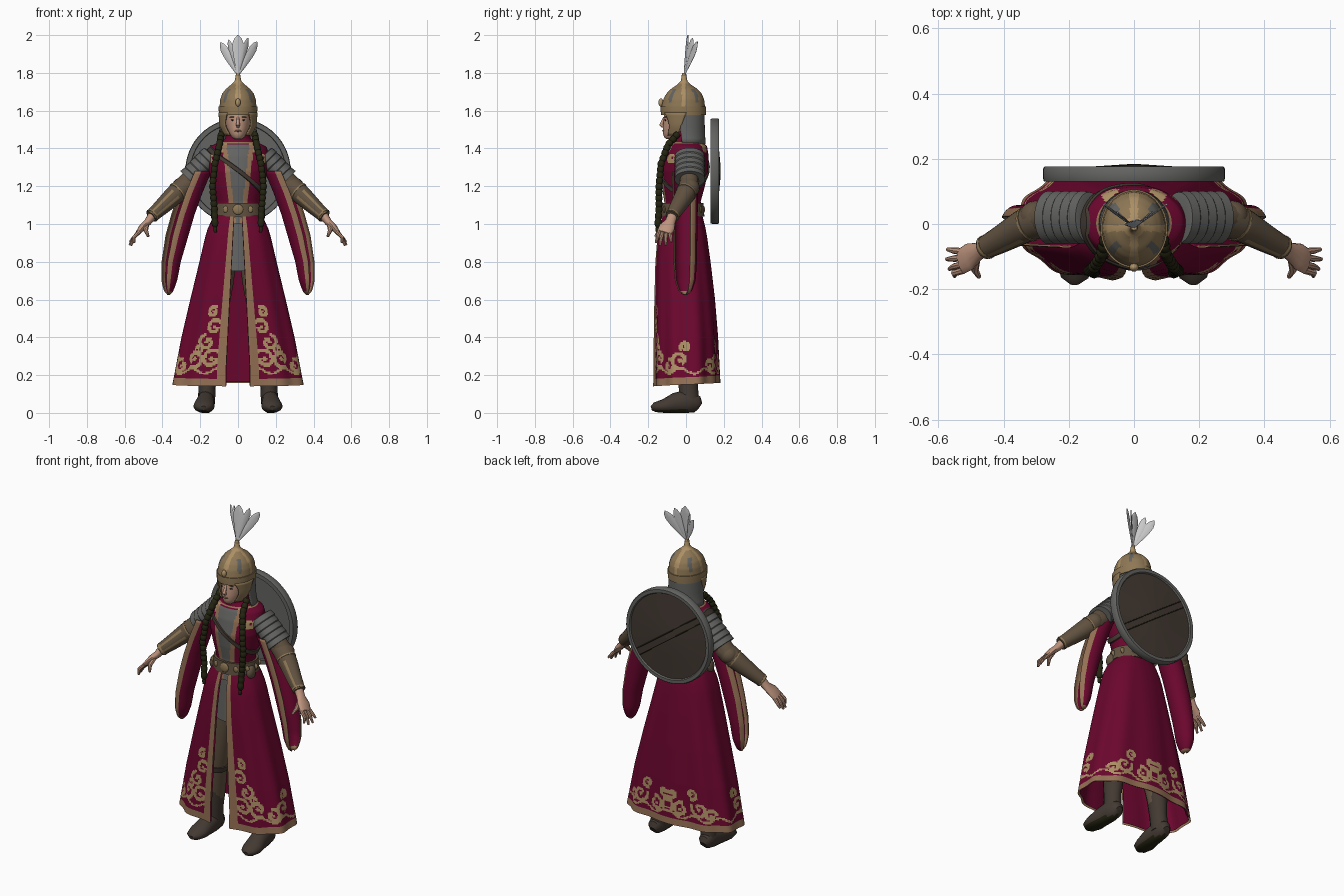
import bpy, bmesh, math
from mathutils import Vector
from math import sin, cos, pi, asin, hypot, atan2

cube = bpy.data.objects.get("Cube")
if cube:
    bpy.data.objects.remove(cube, do_unlink=True)


def material(name, *rgb):
    m = bpy.data.materials.new(name)
    m.use_nodes = True
    m.diffuse_color = (*rgb, 1)
    m.node_tree.nodes["Principled BSDF"].inputs["Base Color"].default_value = (*rgb, 1)
    return m


crimson = material("crimson cloth", .148, .002, .027)
trim = material("tan trim", .30, .165, .09)
gold = material("gold thread", .42, .28, .13)
bronze = material("bronze", .27, .185, .09)
mail = material("grey mail", .125, .125, .12)
leather = material("brown leather", .12, .085, .052)
skin = material("skin", .52, .30, .21)
white = material("white feather", .58, .58, .59)
hair = material("dark braid", .018, .018, .006)
wood = material("dark brown", .056, .041, .032)
made = []


def finish(name, bm, mats):
    bmesh.ops.recalc_face_normals(bm, faces=bm.faces)
    mesh = bpy.data.meshes.new(name)
    bm.to_mesh(mesh)
    bm.free()
    for m in mats:
        mesh.materials.append(m)
    obj = bpy.data.objects.new(name, mesh)
    bpy.context.collection.objects.link(obj)
    made.append(obj)
    return obj


def loft(name, rings, mats, rule=None, closed=True, caps=True):
    """Skin a list of rings; rule(centre, row, column) picks the material."""
    bm = bmesh.new()
    rows = [[bm.verts.new(p) for p in r] for r in rings]
    n = len(rows[0])
    for i in range(len(rows) - 1):
        for j in range(n if closed else n - 1):
            k = (j + 1) % n
            f = bm.faces.new((rows[i][j], rows[i][k], rows[i + 1][k], rows[i + 1][j]))
            if rule:
                f.material_index = rule(f.calc_center_median(), i, j)
    if closed and caps:
        for r in (rows[0], rows[-1]):
            f = bm.faces.new(r)
            if rule:
                f.material_index = rule(f.calc_center_median(), 0, 0)
    return finish(name, bm, mats)


def thicken(obj, depth):
    obj.modifiers.new("thickness", "SOLIDIFY").thickness = depth


def tube(name, path, radii, mat, ref=(0, 1, 0), n=14, rule=None, floor=False):
    """Elliptical tube; the first radius lies along ref."""
    path, rings = [Vector(p) for p in path], []
    for i, p in enumerate(path):
        d = (path[min(i + 1, len(path) - 1)] - path[max(i - 1, 0)]).normalized()
        a = (Vector(ref) - d * d.dot(Vector(ref))).normalized()
        b = d.cross(a)
        ra, rb = radii[i] if isinstance(radii[i], tuple) else (radii[i], radii[i])
        ring = [p + a * ra * cos(2 * pi * j / n) + b * rb * sin(2 * pi * j / n) for j in range(n)]
        if floor:
            for v in ring:
                v.z = max(v.z, 0)
        rings.append(ring)
    return loft(name, rings, mat if isinstance(mat, list) else [mat], rule)


def ball(name, loc, scale, mat):
    bm = bmesh.new()
    bmesh.ops.create_uvsphere(bm, u_segments=16, v_segments=10, radius=1)
    for v in bm.verts:
        v.co = Vector(loc) + Vector(a * b for a, b in zip(v.co, scale))
    return finish(name, bm, [mat])


def look(table, z):
    """Interpolate the rows of a table by their first column."""
    for a, b in zip(table, table[1:]):
        if z <= b[0]:
            f = max(0, (z - a[0]) / (b[0] - a[0]))
            return [u + (v - u) * f for u, v in zip(a[1:], b[1:])]
    return table[-1][1:]


def power(v, p):
    return math.copysign(abs(v) ** p, v)


def around(z, rx, front, back, t, p=1.0, grow=0.0):
    """Point on an oval outline, t = 0 at the front."""
    mid, ry = (front + back) / 2, (back - front) / 2
    return Vector(((rx + grow) * power(sin(t), p), mid - (ry + grow) * power(cos(t), p), z))


def band(table, zs, n=48, grow=0.0, start=0.0, end=2 * pi, closed=True):
    count = n if closed else n + 1
    return [[around(z, *look(table, z), start + (end - start) * j / n, grow=grow)
             for j in range(count)] for z in zs]


def span(a, b, n):
    return [a + (b - a) * i / n for i in range(n + 1)]


def scroll(u, v, motifs):
    """True where a point lies on one of the spiral scrolls."""
    for cu, cv, r in motifs:
        d, turn = hypot(u - cu, v - cv), (atan2(v - cv, u - cu) / (2 * pi) + cu * 7) % 1
        if abs(d - r * (.45 + .6 * turn)) < .01 or d < r * .25:
            return True
    return False


# Long coat skirt, open at the front, hem dipping forward
coat = [(.15, .35, -.172, .176), (.4, .302, -.17, .165), (.6, .255, -.167, .15),
        (.8, .206, -.162, .128), (.95, .17, -.15, .108), (1.0, .152, -.138, .098), (1.06, .116, -.12, .082)]


def skirt_ring(z, n, grow=0.0):
    rx, front, back = look(coat, z)
    gap = .02 + .042 * min(1, (1.06 - z) / .8)
    t0 = asin((gap / rx) ** (1 / .8))
    ring = []
    for j in range(n + 1):
        t = t0 + (2 * pi - 2 * t0) * j / n
        wave = .007 * cos(10 * t) * (1.06 - z)
        drop = .01 * cos(t) * (1.06 - z)
        ring.append(around(z, rx, front, back, t, .8, grow + wave) - Vector((0, 0, drop)))
    return ring


cols = 220
base, reach = skirt_ring(.35, cols), [0.0]
for a, b in zip(base, base[1:]):
    reach.append(reach[-1] + (b - a).length)
motifs = [(.09, .535, .028), (.075, .455, .04), (.11, .375, .04), (.075, .285, .05), (.165, .285, .045),
          (.15, .34, .025), (.245, .25, .035), (.31, .28, .045), (.34, .35, .025), (.5, .25, .03), (.56, .28, .045),
          (.6, .36, .03), (.67, .26, .04), (.72, .34, .025), (.77, .28, .05), (.82, .38, .03)]


def skirt_rule(c, i, j):
    s = min(reach[j], reach[-1] - reach[j + 1])
    if i < 5 or s < .038:
        return 1
    vine = abs(c.z - .222 - .014 * sin(s * 45)) < .007
    return 2 if vine or scroll(s, c.z, motifs) else 0


zs = span(.15, .6, 58) + span(.63, 1.06, 10)
loft("coat_skirt", [skirt_ring(z, cols) for z in zs], [crimson, trim, gold], skirt_rule, closed=False)
loft("coat_lining", [skirt_ring(z, 60, -.01) for z in span(.155, 1.05, 14)], [crimson], closed=False)

# Bodice with lapels over a grey tunic
torso = [(1.0, .135, -.125, .09), (1.05, .115, -.115, .08), (1.12, .115, -.115, .078), (1.2, .138, -.128, .1),
         (1.28, .158, -.135, .116), (1.36, .168, -.12, .12), (1.41, .15, -.102, .112),
         (1.435, .1, -.088, .09), (1.45, .068, -.085, .065), (1.49, .06, -.078, .055)]


def bodice_rule(c, i, j):
    edge = .02 + .12 * (c.z - 1.08)
    if c.y < 0 and c.z < 1.42:
        if abs(c.x) < edge:
            return 3
        if abs(c.x) < edge + .024:
            return 1
    if 1.425 < c.z < 1.437:
        return 1
    return 2 if scroll(abs(c.x), c.z, [(.125, 1.35, .024), (.075, 1.4, .02)]) else 0


loft("bodice", band(torso, span(1.0, 1.49, 70), 140), [crimson, trim, gold, mail], bodice_rule)
tunic = [(.75, .12, -.125, .09), (1.06, .1, -.105, .07)]
loft("inner_tunic", band(tunic, span(.75, 1.06, 4)), [mail])

# Belt, buckle, pouches and shoulder strap
waist = [(1.03, .125, -.125, .09), (1.12, .118, -.12, .084)]
loft("belt", band(waist, (1.04, 1.045, 1.105, 1.11), grow=.008), [leather])
for k in range(12):
    p = around(1.077, *look(waist, 1.077), 2 * pi * k / 12, grow=.007)
    ball("belt_stud", p, (.016, .007, .018), bronze)
ball("belt_buckle", (0, -.13, 1.077), (.028, .009, .028), bronze)
for s in (1, -1):
    ball("belt_pouch", (s * .122, -.05, 1.05), (.022, .033, .04), leather)
strap = []
for lift, grow in ((-.014, .002), (-.012, .009), (.012, .009), (.014, .002)):
    row = []
    for j in range(64):
        t = 2 * pi * j / 64
        z = 1.285 - .12 * sin(t) + lift
        row.append(around(z, *look(torso, z), t, grow=grow))
    strap.append(row)
loft("chest_strap", strap, [wood], caps=False)

# Head and face
head = [(1.45, .02, -.105, -.05), (1.46, .034, -.116, -.03), (1.48, .047, -.122, .01), (1.51, .06, -.122, .05),
        (1.55, .068, -.119, .07), (1.61, .07, -.112, .07)]
loft("head", band(head, [r[0] for r in head], 32), [skin])
tube("neck", [(0, -.02, 1.42), (0, -.025, 1.5)], [.048, .05], skin)
tube("nose", [(0, -.114, 1.565), (0, -.125, 1.54), (0, -.131, 1.526), (0, -.12, 1.515)],
     [.006, .008, .011, .008], skin, ref=(1, 0, 0))
ball("lips", (0, -.12, 1.493), (.019, .006, .005), trim)
for s in (1, -1):
    ball("eye", (s * .027, -.108, 1.55), (.011, .006, .004), hair)
    ball("brow", (s * .028, -.108, 1.566), (.017, .006, .0025), leather)

# Helmet with ribs, brow band, cheek guards and mail curtain
dome = [(1.58, .096, -.128, .1), (1.62, .098, -.13, .101), (1.66, .094, -.12, .096), (1.69, .084, -.104, .083),
        (1.715, .064, -.08, .06), (1.735, .04, -.05, .03), (1.755, .018, -.028, .008), (1.8, .009, -.019, -.001)]


def dome_rule(c, i, j):
    if abs(c.x) < .012 or abs(c.y + .013) < .01 or c.z > 1.74:
        return 0
    return 2 if abs(abs(c.x) - abs(c.y + .013)) < .016 and 1.64 < c.z < 1.715 else 1


loft("helmet_dome", band(dome, span(1.585, 1.8, 30), 72), [gold, bronze, mail], dome_rule)
loft("brow_band", band(dome, (1.578, 1.582, 1.618, 1.622), grow=.005), [bronze])
ball("brow_ornament", (0, -.133, 1.643), (.014, .013, .022), gold)
ball("spike_knob", (0, -.01, 1.785), (.013, .013, .013), bronze)
guard = [(1.47, .07, -.108, .08), (1.52, .09, -.115, .095), (1.59, .096, -.125, .1)]
cheeks = []
for z in span(1.47, 1.59, 8):
    f = (z - 1.47) / .12
    cheeks.append((z, .6 + .2 * sin(pi * f) - .05 * f, 1.25 + .45 * f))
for s in (1, -1):
    rings = [[around(z, *look(guard, z), s * (a + (b - a) * j / 10)) for j in range(11)] for z, a, b in cheeks]
    thicken(loft("cheek_guard", rings, [bronze], closed=False), .008)
curtain = [(1.42, .11, -.1, .105), (1.48, .1, -.11, .1), (1.6, .095, -.12, .098)]
thicken(loft("mail_curtain", band(curtain, span(1.425, 1.6, 6), 36, start=1.35, end=2 * pi - 1.35, closed=False),
             [mail], closed=False), .008)

# Plume of leaf-shaped feathers, the outer ones turned sideways
for x, y, z, twist, wide in ((0, .01, 2.0, .2, 1.1), (.052, .035, 1.985, .9, .7), (-.05, .035, 1.975, -.9, .7),
                             (.1, .06, 1.965, .6, .85), (-.092, .06, 1.96, -.6, .85)):
    root, tip = Vector((0, -.01, 1.785)), Vector((x, y, z))
    path = [root.lerp(tip, f) for f in (0, .2, .4, .6, .8, .92, 1)]
    widths = [(w * wide, .003) for w in (.004, .012, .02, .026, .027, .018, .003)]
    tube("feather", path, widths, white, ref=(1, twist, 0), n=8)

# Round shield carried on the back
profile = [(.002, .145), (.25, .145), (.252, .13), (.276, .13), (.279, .14), (.279, .17),
           (.274, .176), (.255, .176), (.25, .168), (.12, .175), (.002, .182)]
loft("shield", [[(r * cos(2 * pi * j / 64), y, 1.28 + r * sin(2 * pi * j / 64)) for j in range(64)]
                for r, y in profile], [mail, wood], lambda c, i, j: 1 if i > 7 else 0)
for off in (-.016, .016):
    ends = [Vector((s * .2 + off * .6, .168 + .013 * (s == 0), 1.28 - s * .145 + off)) for s in (1, 0, -1)]
    tube("shield_strip", ends, [.003] * 3, hair, n=8)

# Paired parts: arms, hands, sleeves, braids, legs and boots
sleeve = [(.625, .36, .375, .012), (.645, .342, .395, .036), (.7, .322, .41, .055), (.8, .303, .41, .062),
          (.94, .262, .39, .064), (1.05, .23, .36, .066), (1.16, .19, .325, .068), (1.28, .14, .275, .07)]

for s in (1, -1):
    def side(*pts):
        return [(s * x, y, z) for x, y, z in pts]

    # Hanging sleeve, a hollow fold open to the outside and bordered with trim
    rings = []
    for z in span(.625, 1.28, 40):
        inner, outer, depth = look(sleeve, z)
        rings.append([(s * ((inner + outer) / 2 + (outer - inner) / 2 * cos(t)), depth * sin(t) - .004, z)
                      for t in span(.45, 1.6 * pi, 44)])
    thicken(loft("hanging_sleeve", rings, [crimson, trim],
                 lambda c, i, j: 1 if j < 5 or j > 38 or c.z < .638 else 0, closed=False), .006)

    # Shoulder armour in overlapping rows
    a, b = Vector((s * .135, .02, 1.365)), Vector((s * .262, .02, 1.235))
    steps, radii = [0], [(.06, .045)]
    for k in range(5):
        steps += [k / 5 + .02, k / 5 + .19]
        radii += [(.078, .059), (.082, .063)]
    tube("shoulder_armour", [a.lerp(b, f) for f in steps], radii, mail, n=24)
    tube("upper_arm", side((.15, .015, 1.35), (.29, .018, 1.2)), [.05, .05], leather)
    tube("bracer", side((.25, .02, 1.225), (.29, .015, 1.195), (.34, -.008, 1.15), (.41, -.048, 1.085), (.46, -.075, 1.04)),
         [.05, .056, .052, .042, .035], [leather, bronze], n=20,
         rule=lambda c, i, j: 1 if i > 1 and j in (8, 11) else 0)
    ball("elbow_guard", (s * .302, .022, 1.192), (.05, .05, .05), leather)
    for p, q, r in (((.318, .002, 1.17), (.324, -.001, 1.165), .056), ((.45, -.069, 1.049), (.456, -.073, 1.044), .038)):
        tube("bracer_band", side(p, q), [r, r], bronze, n=20)

    tube("palm", side((.45, -.07, 1.048), (.478, -.084, 1.01), (.505, -.1, .985), (.53, -.115, .952)),
         [.026, (.028, .02), (.042, .018), (.04, .013)], skin)
    tips = [(.572, -.078, .905), (.574, -.108, .888), (.566, -.138, .886), (.55, -.16, .9)]
    for k, tip in enumerate(tips):
        y = -.085 - .019 * k
        mid = (.552, (y + tip[1]) / 2, .928)
        tube("finger", side((.522, y, .96), mid, tip), [.011, .01, .006], skin, n=8)
    tube("thumb", side((.485, -.105, .995), (.488, -.14, .965), (.475, -.162, .935)), [.015, .012, .007], skin, n=8)

    # Braid falling over the shoulder
    keys = [(0, .088, -.04, 1.48), (.16, .098, -.095, 1.42), (.36, .122, -.132, 1.32), (.58, .135, -.143, 1.2),
            (.8, .125, -.143, 1.08), (1, .12, -.152, .955)]
    path = side(*[look(keys, f) for f in span(0, 1, 90)])
    tube("braid", path, [.015 + .004 * abs(sin(k * pi / 5)) - .008 * (k > 85) for k in range(91)], hair, n=10)

    # Leg and boot
    tube("trouser_leg", side((.075, 0, .95), (.1, -.01, .7), (.13, -.015, .45), (.158, .01, .22)),
         [.08, .078, .062, .052], leather, ref=(1, 0, 0))
    tube("knee_band", side((.132, -.015, .43), (.137, -.013, .4)), [.068, .066], wood, ref=(1, 0, 0))
    tube("boot_shaft", side((.15, .008, .32), (.156, .01, .25), (.163, .012, .14), (.168, .018, .05)),
         [(.056, .06), (.054, .06), (.045, .052), (.046, .054)], wood, ref=(1, 0, 0))
    tube("boot_foot", side((.168, .075, .035), (.168, .06, .045), (.17, .01, .06), (.174, -.06, .05),
                           (.18, -.12, .035), (.182, -.165, .03), (.182, -.184, .025)),
         [(.02, .02), (.038, .045), (.046, .065), (.05, .055), (.056, .036), (.042, .026), (.014, .012)],
         [wood, hair], ref=(1, 0, 0), n=20, rule=lambda c, i, j: 1 if c.z < .014 else 0, floor=True)

# Smooth shading with crisp edges
bpy.ops.object.select_all(action="DESELECT")
for obj in made:
    obj.select_set(True)
bpy.context.view_layer.objects.active = made[0]
bpy.ops.object.shade_smooth_by_angle(angle=math.radians(40))
